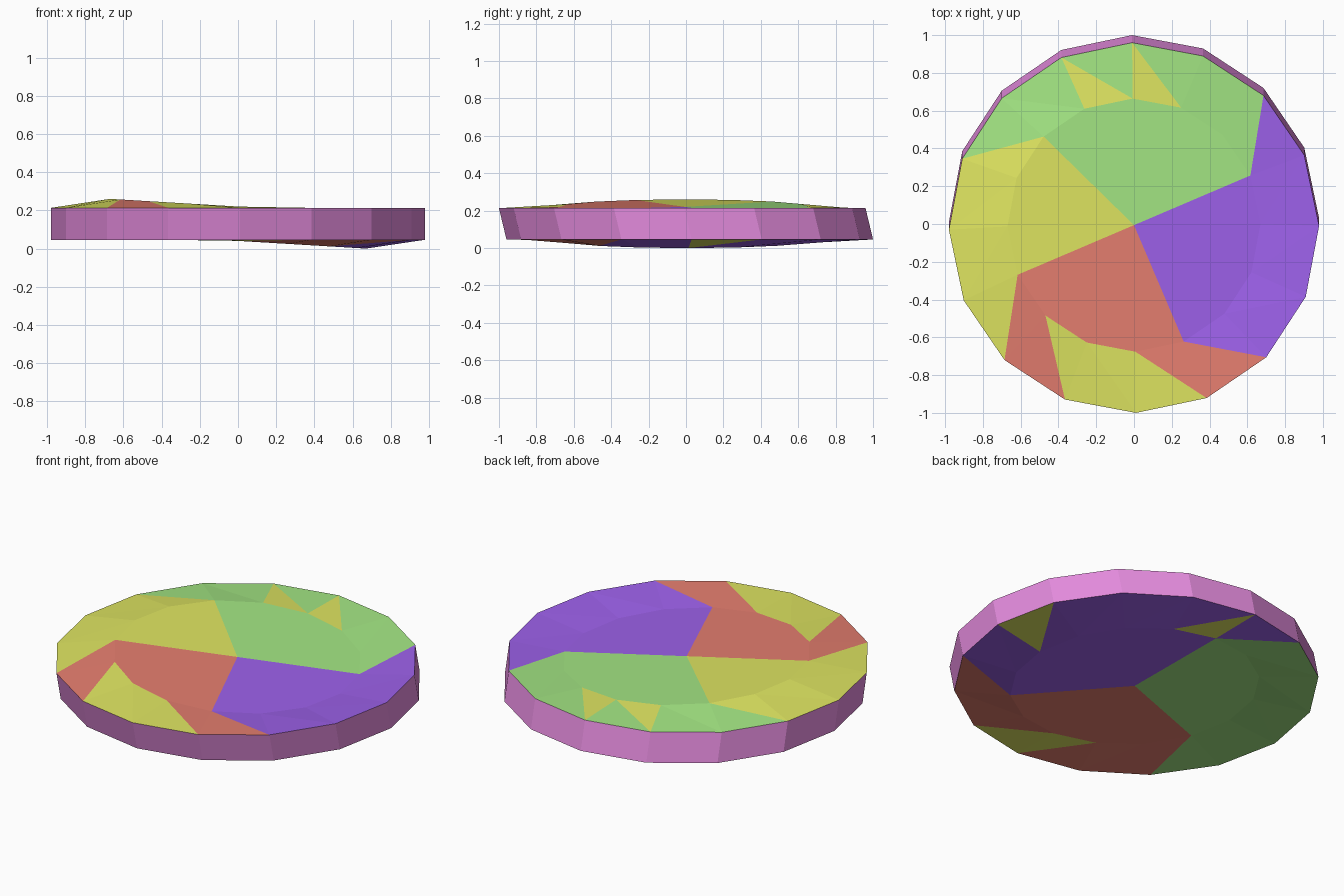
import bpy
from math import cos, sin, pi, radians

if "Cube" in bpy.data.objects:
    bpy.data.objects.remove(bpy.data.objects["Cube"])

N = 16
TWIST = radians(0.6)
COLOURS = {
    "green": (0.37, 0.80, 0.23, 1), "yellow": (0.74, 0.79, 0.12, 1),
    "red": (0.79, 0.21, 0.16, 1), "blue": (0.34, 0.12, 0.83, 1),
    "purple": (0.78, 0.26, 0.73, 1),
}
MATS = {}
for name, col in COLOURS.items():
    MATS[name] = bpy.data.materials.new(name)
    MATS[name].diffuse_color = col
NAMES = list(COLOURS)


def ring(r, cy, z, tilt=0.0):
    """Sixteen points round the z axis, optionally tilted along x."""
    pts = []
    for k in range(N):
        a = 2 * pi * k / N + TWIST
        x = r * cos(a)
        pts.append((x, cy + r * sin(a), z - tilt * x))
    return pts


def make(name, verts, faces, colours):
    me = bpy.data.meshes.new(name)
    me.from_pydata(verts, [], faces)
    for n in NAMES:
        me.materials.append(MATS[n])
    for p, c in zip(me.polygons, colours):
        p.material_index = NAMES.index(c)
    me.update()
    ob = bpy.data.objects.new(name, me)
    bpy.context.collection.objects.link(ob)


def cap(name, outer, inner, centre, sectors, patches, flip):
    """Fan + triangulated band. sectors: (start step, colour); patches recolour
    single band triangles: 'A' touches the inner ring, 'B' the outer ring."""
    def sector(k):
        best = sectors[-1][1]
        for start, c in sectors:
            if k >= start:
                best = c
        return best

    verts = outer + inner + [centre]
    faces, colours = [], []
    for k in range(N):
        n = (k + 1) % N
        main, prev = sector(k), sector((k - 1) % N)
        for f, c in (((2 * N, N + k, N + n), main),
                     ((n, N + n, N + k), patches.get(("A", k), main)),
                     ((n, N + k, k), patches.get(("B", k), prev))):
            if f[0] == n:
                f = f[::-1]
            faces.append(f[::-1] if flip else f)
            colours.append(c)
    # make winding consistent with the cap side
    for i, f in enumerate(faces):
        a, b, c = (verts[j] for j in f)
        area = (b[0]-a[0])*(c[1]-a[1]) - (b[1]-a[1])*(c[0]-a[0])
        if (area < 0) != flip:
            faces[i] = f[::-1]
    make(name, verts, faces, colours)


Y = "yellow"
top_rim = ring(0.98, -0.02, 0.213)
bottom_rim = ring(0.98, 0.02, 0.046)

# Top cap with a tilted inner disc
cap("top_cap", top_rim, ring(0.67, -0.006, 0.22, 0.06), (0, -0.006, 0.22),
    [(1, "green"), (6, Y), (9, "red"), (13, "blue")],
    {k: Y for k in [("A", 3), ("A", 4), ("A", 10), ("A", 11), ("B", 11), ("B", 12)]},
    False)

# Bottom cap
cap("bottom_cap", bottom_rim, ring(0.67, 0.006, 0.04, 0.06), (0, 0.006, 0.04),
    [(0, "blue"), (4, "green"), (9, "red"), (14, "blue")],
    {k: Y for k in [("B", 0), ("A", 3), ("A", 11), ("B", 12)]}, True)

# Slanted side wall
make("side_wall", bottom_rim + top_rim,
     [(k, (k + 1) % N, N + (k + 1) % N, N + k) for k in range(N)],
     ["purple"] * N)

for m in bpy.data.materials:
    if m.users and not m.is_grease_pencil:
        m.use_nodes = True
        m.node_tree.nodes["Principled BSDF"].inputs["Base Color"].default_value = m.diffuse_color
